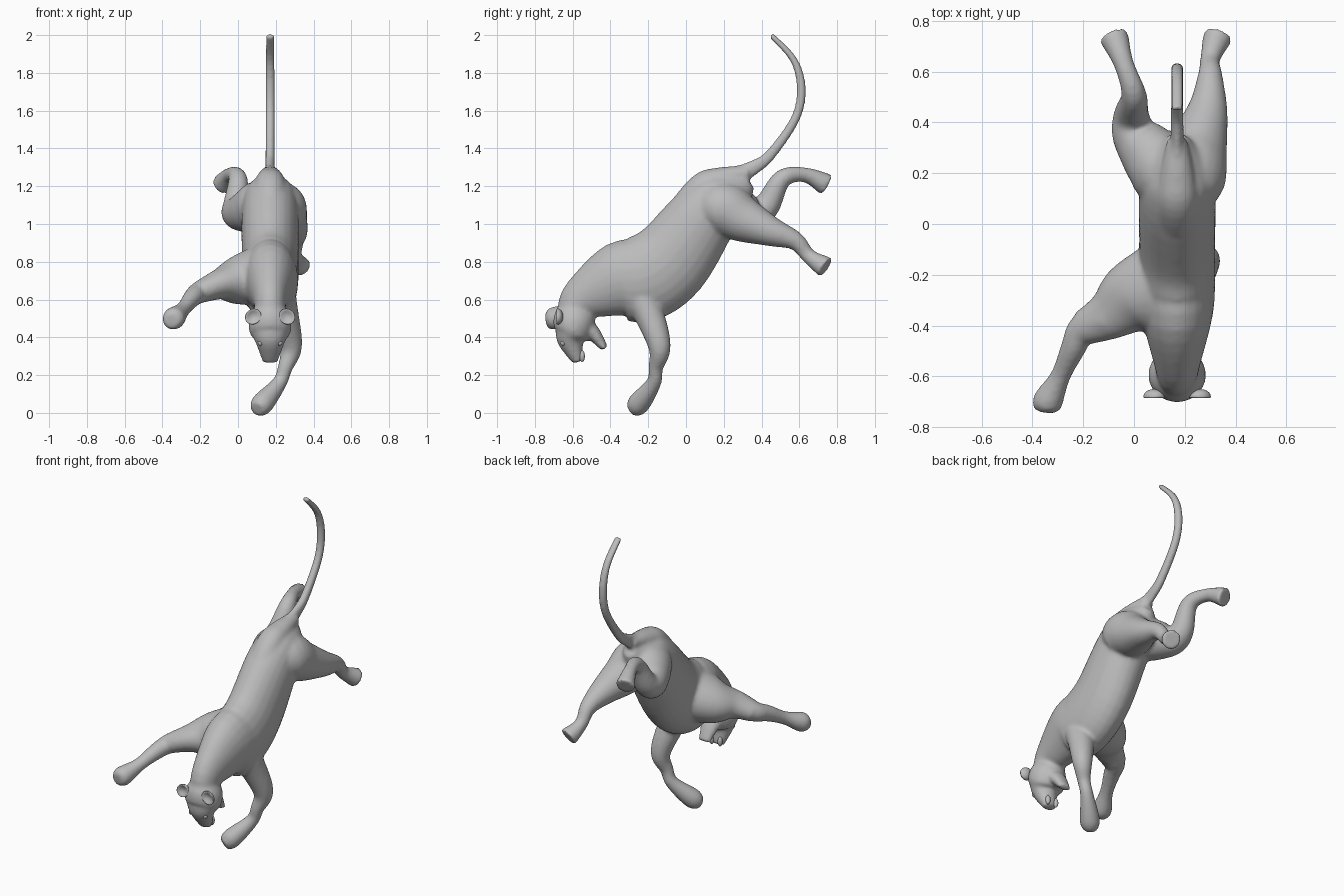
import bpy, bmesh, math
from mathutils import Vector

if "Cube" in bpy.data.objects:
    bpy.data.objects.remove(bpy.data.objects["Cube"])

MID = .17  # x of the plane through spine, head and tail

grey = bpy.data.materials.new("plain grey")
grey.use_nodes = True
COLOR = (.5, .5, .5, 1)
grey.diffuse_color = COLOR
grey.node_tree.nodes["Principled BSDF"].inputs["Base Color"].default_value = COLOR


def spline(points, steps=5):
    """Catmull-Rom curve through points of any dimension."""
    points = [Vector(p) for p in points]
    tangents = []
    for i in range(len(points)):
        before, after = points[max(i - 1, 0)], points[min(i + 1, len(points) - 1)]
        tangents.append((after - before) / 2)
    curve = []
    for i in range(len(points) - 1):
        for step in range(steps):
            t = step / steps
            ease = t * t * (3 - 2 * t)
            curve.append(points[i].lerp(points[i + 1], ease)
                         + tangents[i] * t * (1 - t) ** 2
                         - tangents[i + 1] * t * t * (1 - t))
    return curve + [points[-1]]


def loft(bm, points, side=(1, 0, 0), sides=24):
    """Closed tube through (x, y, z, half width, half depth)."""
    path = spline(points)
    rings = []
    for i, point in enumerate(path):
        ahead, behind = path[min(i + 1, len(path) - 1)], path[max(i - 1, 0)]
        along = (Vector(ahead[:3]) - Vector(behind[:3])).normalized()
        across = Vector(side)
        across = (across - along * across.dot(along)).normalized()
        up = along.cross(across)
        centre, width, depth = Vector(point[:3]), point[3], point[4]
        ring = []
        for k in range(sides):
            angle = math.tau * k / sides
            offset = across * width * math.cos(angle) + up * depth * math.sin(angle)
            ring.append(bm.verts.new(centre + offset))
        rings.append(ring)
    faces = [bm.faces.new(rings[0]), bm.faces.new(rings[-1])]
    for near, far in zip(rings, rings[1:]):
        for k in range(sides):
            faces.append(bm.faces.new((near[k - 1], near[k], far[k], far[k - 1])))
    bmesh.ops.recalc_face_normals(bm, faces=faces)


def centred(bm, points):
    """Loft in the middle plane through (y, z, half width, half depth)."""
    loft(bm, [(MID, *point) for point in points])


def limb(bm, points, side=(1, 0, 0)):
    """Round limb through (x, y, z, radius)."""
    loft(bm, [(*point, point[-1]) for point in points], side)


def add_object(name, bm):
    """Turn the bmesh into a smooth grey object."""
    for face in bm.faces:
        face.smooth = True
    mesh = bpy.data.meshes.new(name)
    bm.to_mesh(mesh)
    bm.free()
    mesh.materials.append(grey)
    ob = bpy.data.objects.new(name, mesh)
    bpy.context.collection.objects.link(ob)
    return ob


skin = bmesh.new()

# Torso and neck
centred(skin, [
    (.33, 1.23, .04, .05), (.23, 1.15, .13, .14), (.11, 1.06, .15, .18),
    (-.08, .81, .15, .22), (-.23, .71, .15, .23), (-.36, .7, .14, .2),
    (-.55, .6, .09, .12), (-.59, .51, .08, .09)])

# Ridge of the back, rising over the rump to the tail
centred(skin, [(-.2, .89, .05, .05), (-.1, .99, .07, .06), (.07, 1.19, .08, .07),
               (.18, 1.24, .07, .06), (.33, 1.27, .04, .04)])

# Head down to the upper muzzle
centred(skin, [(-.58, .56, .08, .09), (-.59, .5, .11, .11), (-.6, .43, .11, .1),
               (-.61, .38, .08, .07), (-.57, .27, .04, .03)])

# Lower jaw of the open mouth
centred(skin, [(-.54, .46, .07, .05), (-.49, .42, .06, .04), (-.43, .34, .04, .02)])

# Tail
centred(skin, [(y, z, .026, r) for y, z, r in (
    (.24, 1.24, .06), (.36, 1.3, .04), (.45, 1.37, .03), (.58, 1.56, .025),
    (.61, 1.72, .025), (.57, 1.87, .02), (.45, 2, .015))])

# Left foreleg, reaching down
limb(skin, [(.2, -.3, .72, .09), (.24, -.2, .53, .08), (.28, -.14, .35, .06),
            (.25, -.16, .24, .04), (.22, -.17, .16, .04), (.13, -.25, .05, .06),
            (.1, -.29, .02, .04)])

# Right shoulder, broad and spread, running into the upper foreleg
loft(skin, [(.15, -.24, .74, .2, .16), (0, -.29, .7, .15, .13),
            (-.1, -.36, .68, .1, .08), (-.2, -.41, .64, .07, .06)], side=(0, 1, 0))

# Right foreleg, swung out sideways
limb(skin, [(-.1, -.37, .68, .08), (-.2, -.41, .64, .06), (-.24, -.49, .61, .05),
            (-.29, -.6, .55, .04), (-.34, -.7, .5, .06), (-.35, -.74, .49, .04)],
     side=(0, 1, 0))

# Left hind leg, stretched back
limb(skin, [(.18, .04, 1.02, .09), (.21, .18, 1.08, .15), (.25, .31, 1.02, .12),
            (.29, .45, .96, .08), (.3, .58, .91, .05), (.3, .65, .83, .04),
            (.33, .74, .77, .06)])

# Right hind leg, folded up and back
limb(skin, [(.16, .04, 1.02, .09), (.13, .19, 1.09, .14), (.06, .28, 1.07, .12),
            (0, .36, 1.06, .09), (-.01, .43, 1.1, .07), (0, .51, 1.24, .05),
            (-.04, .63, 1.26, .04), (-.08, .74, 1.21, .06)])

body = add_object("body", skin)

# Fuse the overlapping volumes into one skin and soften the joins
fuse = body.modifiers.new("fuse", "REMESH")
fuse.mode = "VOXEL"
fuse.voxel_size = .01
fuse.use_smooth_shade = True
soften = body.modifiers.new("soften", "SMOOTH")
soften.factor = .5
soften.iterations = 12


def ellipsoid(name, location, scale, tilt=0, hollow=0):
    """Flattened ball whose front can be pressed in."""
    bm = bmesh.new()
    bmesh.ops.create_uvsphere(bm, u_segments=20, v_segments=12, radius=1)
    for vert in bm.verts:
        if vert.co.y < 0:
            vert.co.y *= 1 + hollow * vert.co.y
    ob = add_object(name, bm)
    ob.location, ob.scale, ob.rotation_euler = location, scale, (0, tilt, 0)


# Ears, eyes and upper fangs, mirrored about the middle of the head
for word, s in (("left", 1), ("right", -1)):
    ellipsoid(word + "_ear", (MID + s * .09, -.68, .51), (.045, .03, .04), s * .7, hollow=1.3)
    ellipsoid(word + "_eye", (MID + s * .05, -.65, .37), (.015, .015, .015))
    ellipsoid(word + "_fang", (MID + s * .03, -.55, .3), (.015, .015, .03))
